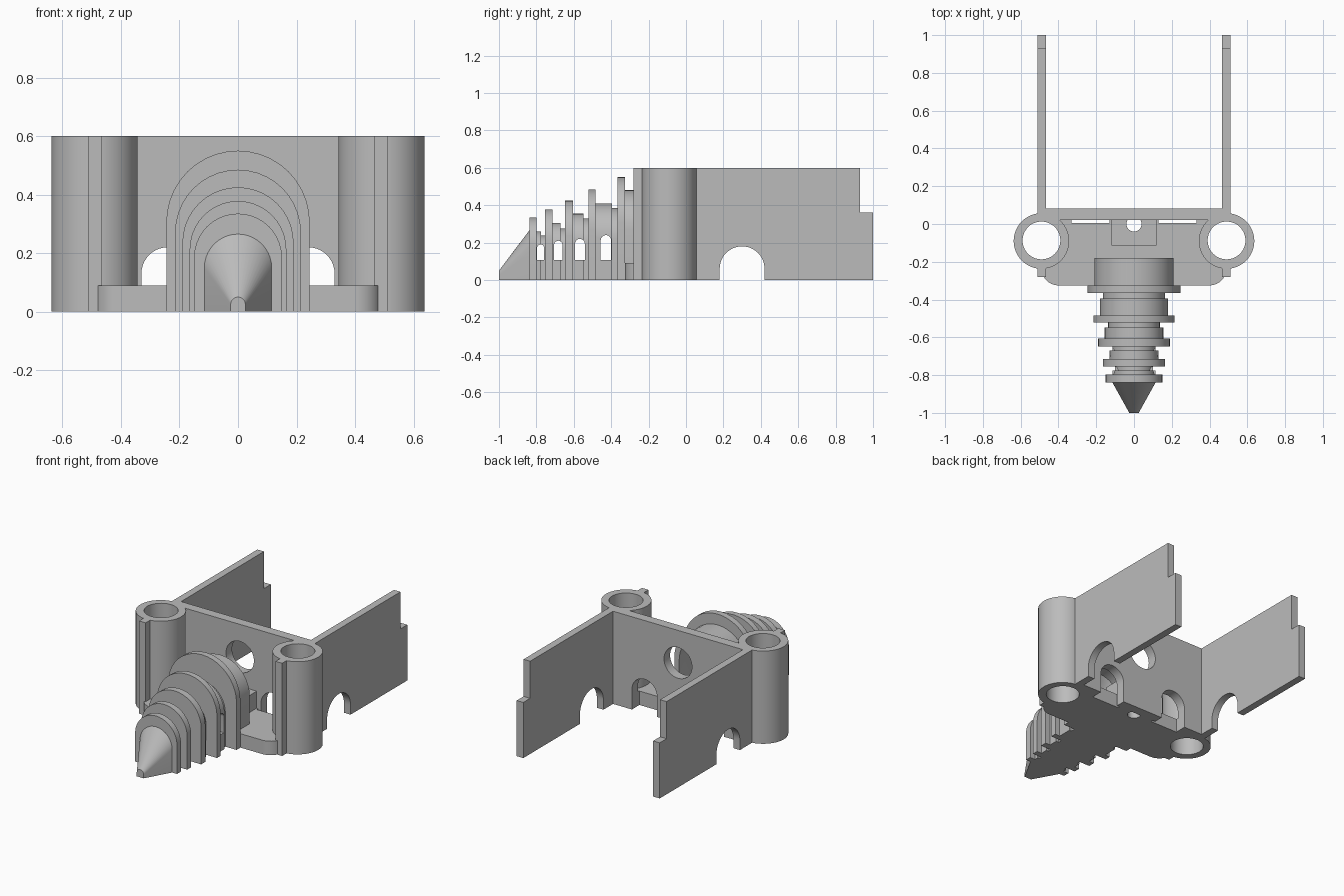
import bpy, bmesh, math

if "Cube" in bpy.data.objects:
    bpy.data.objects.remove(bpy.data.objects["Cube"])

grey = bpy.data.materials.new("stone_grey")
grey.diffuse_color = (0.5, 0.5, 0.5, 1)
grey.use_nodes = True
grey.node_tree.nodes["Principled BSDF"].inputs["Base Color"].default_value = grey.diffuse_color


def finish(name, bm):
    bmesh.ops.recalc_face_normals(bm, faces=bm.faces)
    me = bpy.data.meshes.new(name)
    bm.to_mesh(me)
    bm.free()
    ob = bpy.data.objects.new(name, me)
    bpy.context.collection.objects.link(ob)
    me.materials.append(grey)
    return ob


def prism(name, pts, axis, a, b):
    """Extrude a 2D outline along an axis: x uses (y,z), y uses (x,z), z uses (x,y)."""
    def place(p, t):
        return {'x': (t, p[0], p[1]), 'y': (p[0], t, p[1]), 'z': (p[0], p[1], t)}[axis]
    bm = bmesh.new()
    lo = [bm.verts.new(place(p, a)) for p in pts]
    hi = [bm.verts.new(place(p, b)) for p in pts]
    bm.faces.new(lo)
    bm.faces.new(hi)
    n = len(pts)
    for i in range(n):
        j = (i + 1) % n
        bm.faces.new((lo[i], lo[j], hi[j], hi[i]))
    return finish(name, bm)


def rect(x0, x1, y0, y1):
    return [(x0, y0), (x1, y0), (x1, y1), (x0, y1)]


def arc(cx, cy, r, a0, a1, n):
    return [(cx + r * math.cos(math.radians(a0 + (a1 - a0) * i / n)),
             cy + r * math.sin(math.radians(a0 + (a1 - a0) * i / n))) for i in range(n + 1)]


def circle(cx, cy, r, n=48):
    return arc(cx, cy, r, 0, 360, n)[:-1]


def arch(c, hw, z0, top, n=20):
    """Round-topped outline standing on z0, running right to left."""
    return [(c + hw, z0)] + arc(c, top - hw, hw, 0, 180, n) + [(c - hw, z0)]


def loft(name, sections, z0):
    """Join arch sections (y, half width, height) into one closed solid."""
    bm = bmesh.new()
    rows = [[bm.verts.new((x, y, z)) for x, z in arch(0, hw, z0, h)] for y, hw, h in sections]
    for r, s in zip(rows, rows[1:]):
        for i in range(len(r) - 1):
            bm.faces.new((r[i], r[i + 1], s[i + 1], s[i]))
    bm.faces.new(rows[0])
    bm.faces.new(rows[-1])
    bm.faces.new([r[0] for r in rows] + [r[-1] for r in reversed(rows)])
    return finish(name, bm)


def cut(ob, *cutters):
    for c in cutters:
        m = ob.modifiers.new("cut", 'BOOLEAN')
        m.operation = 'DIFFERENCE'
        m.solver = 'EXACT'
        m.object = c
        bpy.context.view_layer.objects.active = ob
        bpy.ops.object.modifier_apply(modifier=m.name)
        bpy.data.objects.remove(c)


# Rear wall with two arched doors and a round window
wall = prism("rear_wall", rect(-0.51, 0.51, 0, 0.6), 'y', 0.02, 0.082)
cut(wall, prism("window_cutter", circle(0, 0.39, 0.1), 'y', -0.1, 0.2))
for s in (-1, 1):
    cut(wall, prism("door_cutter", arch(s * 0.24, 0.09, -0.05, 0.22), 'y', -0.1, 0.2))

# Floor plate with rounded front corners, tower bores, door slots and drain hole
outline = ([(0.49, 0.02), (-0.49, 0.02)] + arc(-0.4, -0.235, 0.09, 180, 270, 10)
           + arc(0.4, -0.235, 0.09, 270, 360, 10))
floor = prism("floor_plate", outline, 'z', 0, 0.09)
boss = prism("centre_block", rect(-0.12, 0.12, -0.115, 0.025), 'z', 0.088, 0.2)
for s in (-1, 1):
    cut(floor, prism("bore_cutter", circle(s * 0.49, -0.087, 0.12), 'z', -0.1, 0.3),
        prism("slot_cutter", rect(s * 0.23 - 0.1, s * 0.23 + 0.1, 0.005, 0.1), 'z', -0.1, 0.3))
for ob in (floor, boss):
    cut(ob, prism("drain_cutter", circle(0, 0, 0.04, 32), 'z', -0.1, 0.3))

# Towers, side walls and front tabs
side = ([(0.03, 0), (0.18, 0)] + arc(0.3, 0.06, 0.12, 180, 0, 24)
        + [(0.42, 0), (1, 0), (1, 0.36), (0.93, 0.36), (0.93, 0.6), (0.03, 0.6)])
for s, tag in ((-1, "left"), (1, "right")):
    tower = prism(tag + "_tower", circle(s * 0.49, -0.09, 0.147, 64), 'z', 0, 0.6)
    cut(tower, prism("bore_cutter", circle(s * 0.49, -0.087, 0.1, 64), 'z', -0.1, 0.7))
    prism(tag + "_side_wall", side, 'x', s * 0.465, s * 0.512)
    prism(tag + "_tab", rect(s * 0.465, s * 0.512, -0.28, -0.21), 'z', 0, 0.6)

# Stepped, ribbed vault ending in a tapered nose
steps = [(-0.18, -0.325, 0.21, 0.48), (-0.325, -0.365, 0.245, 0.55),
         (-0.365, -0.395, 0.165, 0.385), (-0.395, -0.485, 0.18, 0.41),
         (-0.485, -0.522, 0.215, 0.485), (-0.522, -0.548, 0.137, 0.33),
         (-0.548, -0.605, 0.155, 0.355), (-0.605, -0.648, 0.19, 0.425),
         (-0.648, -0.67, 0.115, 0.275), (-0.67, -0.715, 0.13, 0.305),
         (-0.715, -0.755, 0.165, 0.378), (-0.755, -0.775, 0.1, 0.238),
         (-0.775, -0.798, 0.113, 0.26), (-0.798, -0.838, 0.15, 0.335),
         (-0.838, -0.838, 0.115, 0.265)]
sections = []
for y0, y1, hw, h in steps:
    sections.append((y0, hw, h))
    if y1 != y0:
        sections.append((y1, hw, h))
sections.append((-1, 0.025, 0.05))
vault = loft("ribbed_vault", sections, 0)

# Hollow inside of the vault and its arched side windows
cut(vault, loft("hollow_cutter", [(-0.17, 0.175, 0.44), (-0.325, 0.17, 0.43), (-0.39, 0.14, 0.355),
                                  (-0.535, 0.11, 0.3), (-0.66, 0.09, 0.25), (-0.79, 0.07, 0.21)], 0.092))
for y, hw, top in ((-0.428, 0.028, 0.24), (-0.567, 0.026, 0.22), (-0.683, 0.022, 0.21),
                   (-0.777, 0.019, 0.19)):
    cut(vault, prism("side_window_cutter", arch(y, hw, 0.108, top, 12), 'x', -0.4, 0.4))

# Smooth the curved faces, keep the edges sharp
for ob in bpy.context.scene.objects:
    ob.select_set(True)
bpy.context.view_layer.objects.active = wall
bpy.ops.object.shade_smooth_by_angle(angle=math.radians(30))
